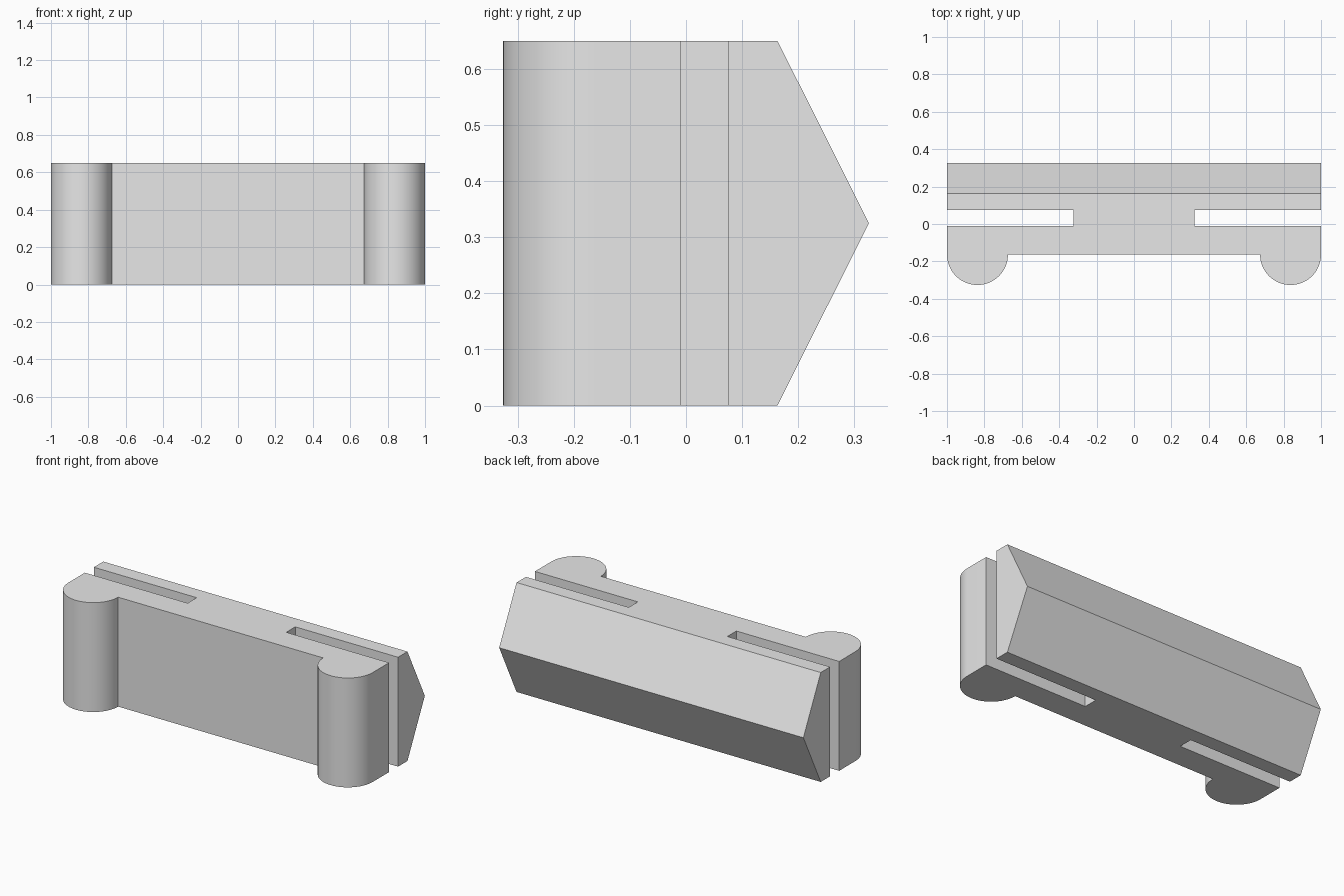
import bpy
import bmesh
from math import cos, sin, pi, radians

cube = bpy.data.objects.get("Cube")
if cube:
    bpy.data.objects.remove(cube, do_unlink=True)

HEIGHT = 0.65        # full height
R = 0.163            # lobe radius, also half of the depth of the flat plates
SLOT_FRONT, SLOT_BACK, SLOT_END = -0.01, 0.075, 0.324
ARC_STEPS = 32

# Plain grey
grey = bpy.data.materials.new("plain_grey")
grey.use_nodes = True
color = (0.8, 0.8, 0.8, 1)
grey.diffuse_color = color
grey.node_tree.nodes["Principled BSDF"].inputs["Base Color"].default_value = color

# Half of the plan outline: front face, round lobe, side slot, rear rail
lobe = [(1 - R - R * cos(pi * i / ARC_STEPS), -R - R * sin(pi * i / ARC_STEPS))
        for i in range(ARC_STEPS + 1)]
half = lobe + [(1, SLOT_FRONT), (SLOT_END, SLOT_FRONT),
               (SLOT_END, SLOT_BACK), (1, SLOT_BACK), (1, R)]
outline = half + [(-x, y) for x, y in reversed(half)]

# Three levels; the rear edge is pulled out to a ridge on the middle one
bm = bmesh.new()
levels = []
for z, rear in ((0, R), (HEIGHT / 2, 2 * R), (HEIGHT, R)):
    levels.append([bm.verts.new((x, rear if y == R else y, z)) for x, y in outline])

n = len(outline)
for low, high in zip(levels, levels[1:]):
    for i in range(n):
        j = (i + 1) % n
        bm.faces.new((low[i], low[j], high[j], high[i]))
bm.faces.new(levels[0][::-1])
bm.faces.new(levels[-1])

# Merge the flat walls split by the middle level
bmesh.ops.dissolve_limit(bm, angle_limit=radians(0.5), verts=bm.verts[:], edges=bm.edges[:])
bmesh.ops.recalc_face_normals(bm, faces=bm.faces[:])

mesh = bpy.data.meshes.new("slotted_block")
bm.to_mesh(mesh)
bm.free()
mesh.materials.append(grey)
block = bpy.data.objects.new("slotted_block", mesh)
bpy.context.collection.objects.link(block)

# Smooth lobes, sharp edges elsewhere
bpy.ops.object.select_all(action="DESELECT")
block.select_set(True)
bpy.context.view_layer.objects.active = block
bpy.ops.object.shade_smooth_by_angle(angle=radians(25))
